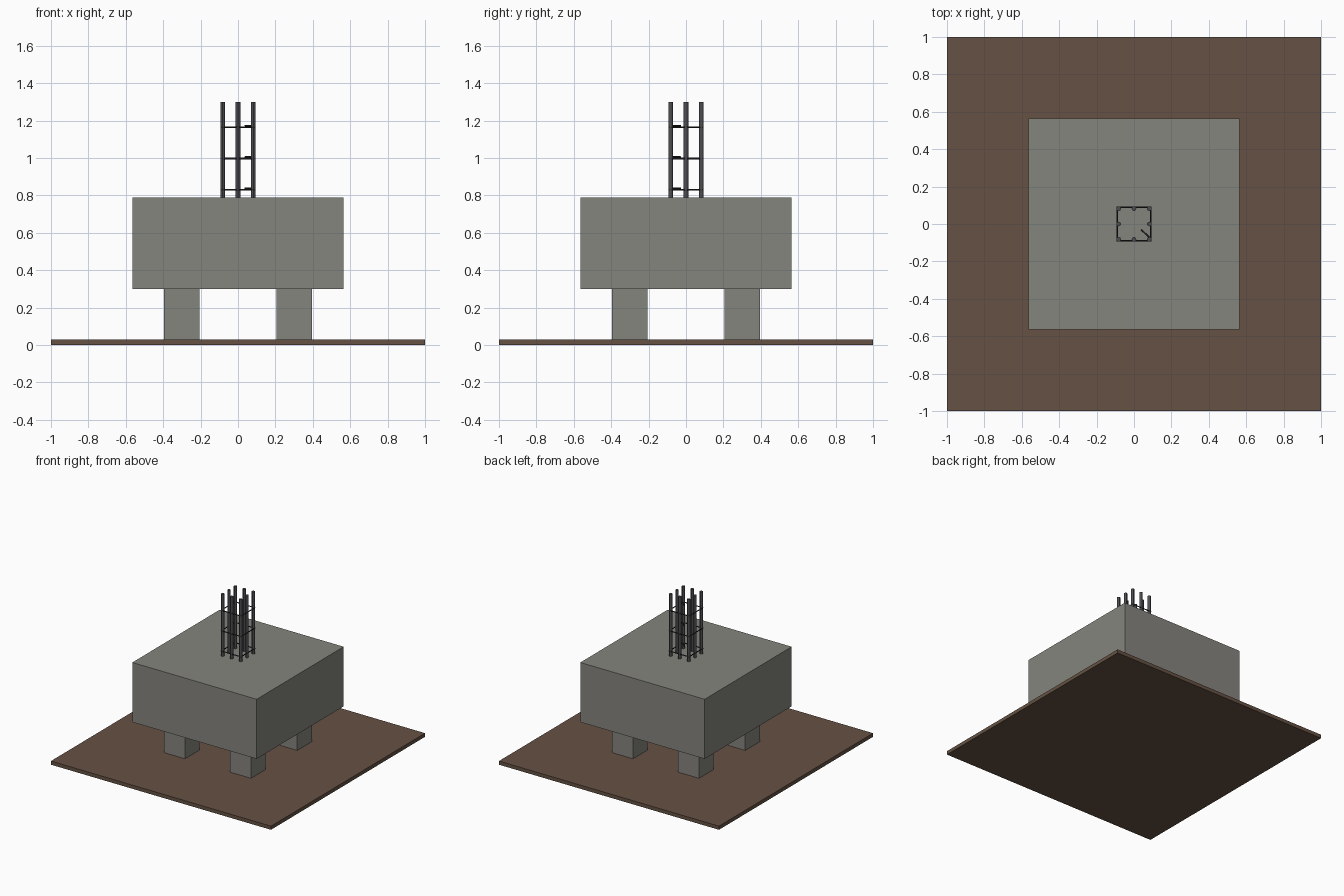
import bpy

cube = bpy.data.objects.get("Cube")
if cube:
    bpy.data.objects.remove(cube, do_unlink=True)


def material(name, rgb):
    mat = bpy.data.materials.new(name)
    mat.use_nodes = True
    mat.diffuse_color = (*rgb, 1)
    mat.node_tree.nodes["Principled BSDF"].inputs["Base Color"].default_value = (*rgb, 1)
    return mat


soil = material("brown soil", (0.13, 0.083, 0.057))
concrete = material("grey concrete", (0.235, 0.232, 0.21))
steel = material("dark steel", (0.075, 0.073, 0.08))
wire = material("black wire", (0.025, 0.025, 0.028))


def box(name, size, x, y, bottom, top, mat):
    bpy.ops.mesh.primitive_cube_add(size=1, location=(x, y, (bottom + top) / 2))
    ob = bpy.context.object
    ob.name = name
    ob.scale = (size, size, top - bottom)
    bpy.ops.object.transform_apply(location=False, rotation=False, scale=True)
    ob.data.materials.append(mat)


def rod(name, points, radius, mat, closed=False):
    curve = bpy.data.curves.new(name, "CURVE")
    curve.dimensions = "3D"
    curve.bevel_depth = radius
    curve.bevel_resolution = 2
    curve.use_fill_caps = True
    spline = curve.splines.new("POLY")
    spline.points.add(len(points) - 1)
    for point, co in zip(spline.points, points):
        point.co = (*co, 1)
    spline.use_cyclic_u = closed
    curve.materials.append(mat)
    ob = bpy.data.objects.new(name, curve)
    bpy.context.collection.objects.link(ob)


# Ground sheet, pile cap and four square piles
box("ground_slab", 2, 0, 0, 0, 0.03, soil)
box("pile_cap", 1.13, 0, 0, 0.3, 0.79, concrete)
for side, x in (("right", -0.3), ("left", 0.3)):
    for end, y in (("front", -0.3), ("back", 0.3)):
        box(f"{end}_{side}_pile", 0.19, x, y, 0.03, 0.3, concrete)

# Eight upright bars around a square
step = 0.082
for i in (-1, 0, 1):
    for j in (-1, 0, 1):
        if i or j:
            bpy.ops.mesh.primitive_cylinder_add(
                vertices=12, radius=0.0125, depth=0.6, location=(i * step, j * step, 1))
            bar = bpy.context.object
            bar.name = "column_bar"
            bar.data.materials.append(steel)
            bpy.ops.object.shade_smooth_by_angle()

# Square wire ties, each with a hook turned in at one corner
r = 0.09
for z in (0.83, 0.997, 1.165):
    rod("column_tie", [(-r, -r, z), (r, -r, z), (r, r, z), (-r, r, z)], 0.0045, wire, True)
    rod("tie_hook", [(r, -0.078, z + 0.008), (0.038, -0.03, z + 0.008)], 0.0045, wire)
